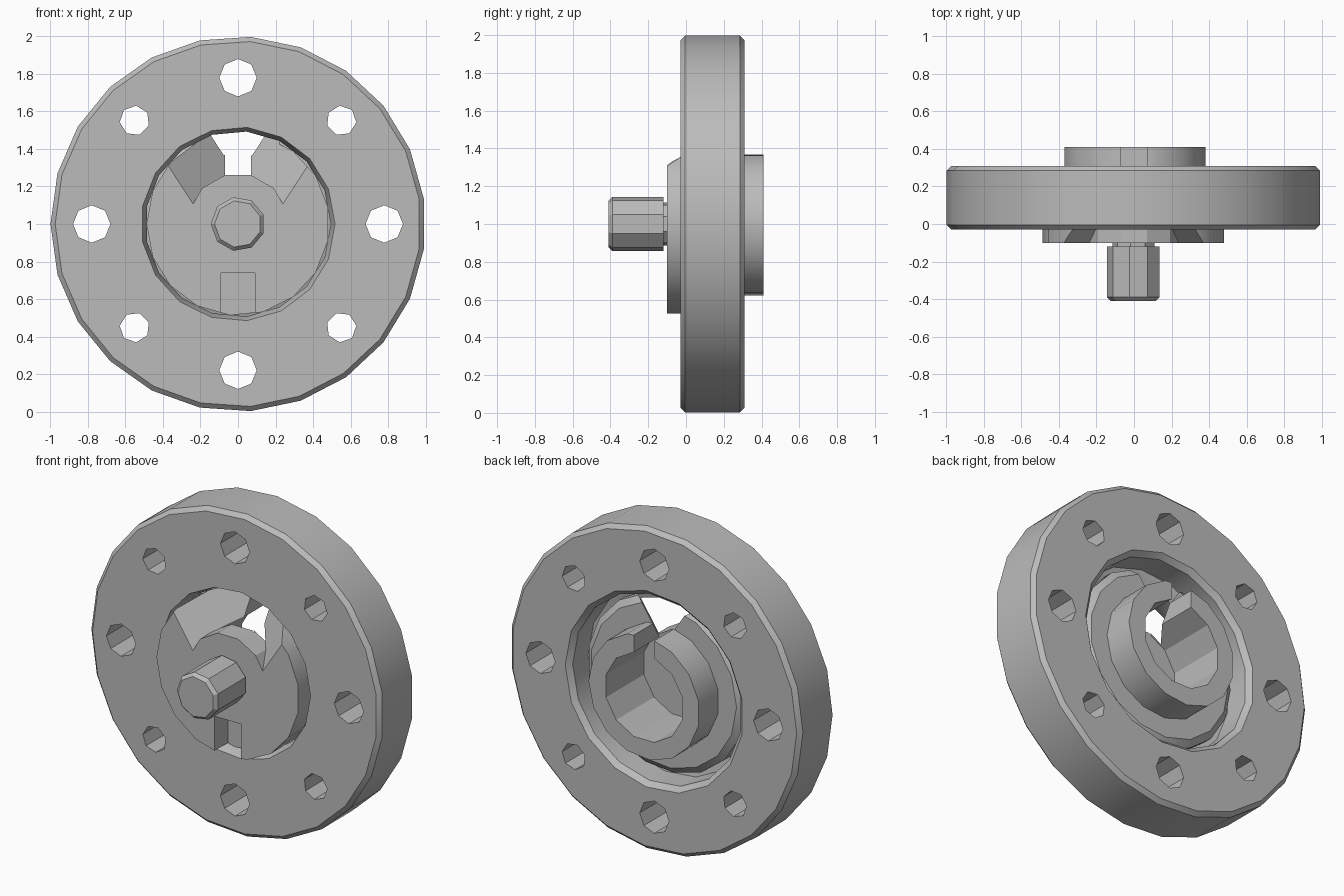
import bpy, bmesh
from math import cos, sin, pi, radians

if "Cube" in bpy.data.objects:
    bpy.data.objects.remove(bpy.data.objects["Cube"], do_unlink=True)

grey = bpy.data.materials.new("plain grey")
grey.use_nodes = True
grey.diffuse_color = (0.5, 0.5, 0.5, 1)
grey.node_tree.nodes["Principled BSDF"].inputs["Base Color"].default_value = (0.5, 0.5, 0.5, 1)


def finish(name, bm):
    bmesh.ops.recalc_face_normals(bm, faces=bm.faces)
    mesh = bpy.data.meshes.new(name)
    bm.to_mesh(mesh)
    bm.free()
    mesh.materials.append(grey)
    ob = bpy.data.objects.new(name, mesh)
    bpy.context.collection.objects.link(ob)
    return ob


def loft(bm, rings):
    """Skin a list of equal point rings and cap both ends."""
    loops = [[bm.verts.new(p) for p in ring] for ring in rings]
    n = len(loops[0])
    for a, b in zip(loops, loops[1:]):
        for i in range(n):
            j = (i + 1) % n
            bm.faces.new((a[i], a[j], b[j], b[i]))
    bm.faces.new(loops[0])
    bm.faces.new(loops[-1])


def ring(r, y, sides, start=0, x=0, z=1):
    angles = [start + 2 * pi * i / sides for i in range(sides)]
    return [(x + r * cos(a), y, z + r * sin(a)) for a in angles]


def lathe(name, profile, sides, start=0):
    """Solid turned about the y axis from (radius, y) steps."""
    bm = bmesh.new()
    loft(bm, [ring(r, y, sides, start) for r, y in profile])
    return finish(name, bm)


def box(name, x, y0, y1, z0, z1):
    bm = bmesh.new()
    loft(bm, [[(-x, y, z0), (x, y, z0), (x, y, z1), (-x, y, z1)] for y in (y0, y1)])
    return finish(name, bm)


def combine(target, tool, operation="DIFFERENCE"):
    mod = target.modifiers.new("bool", "BOOLEAN")
    mod.operation, mod.object, mod.solver = operation, tool, "EXACT"
    bpy.context.view_layer.objects.active = target
    bpy.ops.object.modifier_apply(modifier=mod.name)
    bpy.data.objects.remove(tool, do_unlink=True)


# Outer flange: chamfered disc, stepped bore, eight bolt holes
flange = lathe("flange", [(0.975, -0.03), (1, -0.005), (1, 0.285), (0.975, 0.31)], 23, pi)
bore = lathe("bore_cutter", [(0.525, -0.05), (0.495, 0.03), (0.495, 0.11), (0.58, 0.13),
                             (0.58, 0.28), (0.63, 0.33)], 17)
combine(flange, bore)
bm = bmesh.new()
for k in range(8):
    a = k * pi / 4
    r, sides = (0.08, 7) if k % 2 else (0.1, 8)
    loft(bm, [ring(r, y, sides, a, 0.78 * cos(a), 1 + 0.78 * sin(a)) for y in (-0.2, 0.5)])
combine(flange, finish("hole_cutter", bm))

# Core: front disc with a retaining lip and a hub cup at the back
core = lathe("core", [(0.488, -0.1), (0.488, 0.12), (0.54, 0.14), (0.54, 0.19), (0.5, 0.22)], 17, pi)
combine(core, lathe("hub", [(0.38, 0.0), (0.38, 0.41)], 15), "UNION")

# Sloped V opening at the top, leaving the round front plate in place
bm = bmesh.new()
sections = []
for y in (-0.15, 0.5):
    apex = 0.74 + 1.594 * (y + 0.1)
    sections.append([(0, y, apex), (0.6, y, apex + 0.92), (-0.6, y, apex + 0.92)])
loft(bm, sections)
wedge = finish("wedge_cutter", bm)
combine(wedge, lathe("plate_guard", [(0.27, -0.3), (0.27, 0.05)], 12, pi / 12))
combine(core, wedge)

# Hub cavity, straight slot and the square front notch
combine(core, lathe("cavity_cutter", [(0.27, 0.04), (0.27, 0.5)], 12, pi / 12))
combine(core, box("slot_cutter", 0.07, 0.06, 0.5, 1.1, 1.7))
combine(core, box("notch_cutter", 0.09, -0.2, 0.03, 0.4, 0.74))

# Drive pin on a narrow neck
pin = lathe("pin", [(0.115, 0.0), (0.115, -0.12), (0.145, -0.12), (0.145, -0.39), (0.125, -0.41)], 9, pi)

for ob in (flange, core, pin):
    bpy.ops.object.select_all(action="DESELECT")
    ob.select_set(True)
    bpy.context.view_layer.objects.active = ob
    bpy.ops.object.shade_smooth_by_angle(angle=radians(25))
